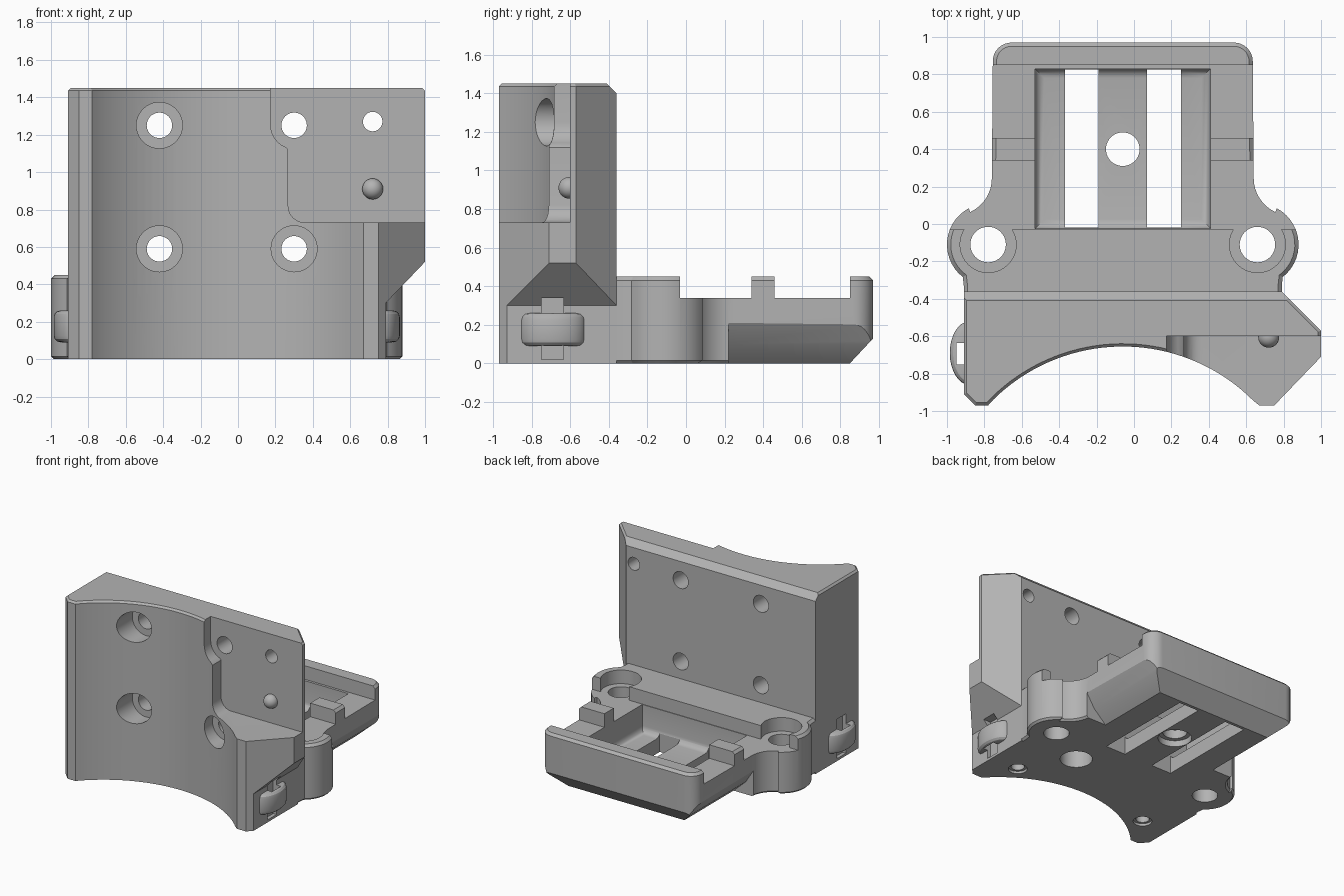
import bpy, bmesh
from math import sin, cos, pi, radians
from mathutils import Vector

old = bpy.data.objects.get("Cube")
if old:
    bpy.data.objects.remove(old, do_unlink=True)

grey = bpy.data.materials.new("plain grey")
grey.use_nodes = True
tone = (0.45, 0.45, 0.45, 1)
grey.diffuse_color = tone
grey.node_tree.nodes["Principled BSDF"].inputs["Base Color"].default_value = tone

MID = -0.06          # symmetry line of the tray
BOSS_Y, BOSS_R = -0.11, 0.22
BOSS_X = 0.72


def arc(cx, cy, r, a0, a1, n=12, ry=None):
    angles = [radians(a0 + (a1 - a0) * i / n) for i in range(n + 1)]
    return [(cx + r * cos(a), cy + (ry or r) * sin(a)) for a in angles]


def prism(name, pts, axis, lo, hi, bevel_lo=0, bevel_hi=0, seg=1):
    """Extrude a 2D profile along an axis, optionally bevelling its end rims."""
    place = {"x": lambda a, b, t: (t, a, b),
             "y": lambda a, b, t: (a, t, b),
             "z": lambda a, b, t: (a, b, t)}[axis]
    bm = bmesh.new()
    caps = []
    for t in (lo, hi):
        caps.append(bm.faces.new([bm.verts.new(place(a, b, t)) for a, b in pts]))
    va, vb = list(caps[0].verts), list(caps[1].verts)
    for i in range(len(pts)):
        j = (i + 1) % len(pts)
        bm.faces.new((va[i], va[j], vb[j], vb[i]))
    bmesh.ops.recalc_face_normals(bm, faces=bm.faces[:])
    rims = [(list(caps[0].edges), bevel_lo), (list(caps[1].edges), bevel_hi)]
    for edges, width in rims:
        if width:
            bmesh.ops.bevel(bm, geom=edges, offset=width, segments=seg,
                            profile=0.5, affect="EDGES")
    mesh = bpy.data.meshes.new(name)
    bm.to_mesh(mesh)
    bm.free()
    mesh.materials.append(grey)
    obj = bpy.data.objects.new(name, mesh)
    bpy.context.collection.objects.link(obj)
    return obj


def box(name, x0, x1, y0, y1, z0, z1, **kw):
    return prism(name, [(x0, y0), (x1, y0), (x1, y1), (x0, y1)], "z", z0, z1, **kw)


def disc(name, a, b, r, axis, lo, hi, **kw):
    return prism(name, arc(a, b, r, 0, 360, 40)[:-1], axis, lo, hi, **kw)


def combine(target, tool, op="DIFFERENCE"):
    mod = target.modifiers.new("cut", "BOOLEAN")
    mod.operation, mod.solver, mod.object = op, "EXACT", tool
    bpy.context.view_layer.objects.active = target
    bpy.ops.object.modifier_apply(modifier=mod.name)
    bpy.data.objects.remove(tool, do_unlink=True)


# Upright block with concave cylindrical front
saddle = arc(MID, -1.64, 0.985, 45, 137, 36)
outline = [(-0.85, -0.97), (-0.91, -0.91), (-0.91, -0.36), (0.79, -0.36),
           (1.0, -0.57), (1.0, -0.71), (0.75, -0.97), (0.67, -0.97)]
body = prism("bracket_body", outline + saddle[:-1] + [(-0.78, -0.97)], "z",
             0, 1.45, bevel_hi=0.015)

# Sloped back top edge and undercut side wing
combine(body, prism("top_slope", [(-0.41, 1.451), (-0.359, 1.40), (-0.3, 1.40),
                                  (-0.3, 1.5), (-0.41, 1.5)], "x", -1.2, 1.2))
combine(body, prism("wing_undercut", [(0.79, -0.1), (0.79, 0.30), (1.1, 0.625),
                                      (1.2, 0.625), (1.2, -0.1)], "y", -1.2, -0.3))

# Recessed flat in the upper front corner
recess = ([(0.175, 1.6)] + arc(0.30, 1.25, 0.125, 180, 250, 6)
          + [(0.268, 1.12)] + arc(0.358, 0.82, 0.09, 180, 270, 6)
          + [(1.2, 0.73), (1.2, 1.6)])
combine(body, prism("front_recess", recess, "y", -1.2, -0.60))

# Rear tray with rounded screw bosses
half = ([(0.85, -0.5), (0.85, -0.33)]
        + arc(BOSS_X, BOSS_Y, BOSS_R, -52, 62, 14)
        + arc(0.90, 0.245, 0.20, 245, 180, 8)
        + arc(0.595, 0.87, 0.10, 0, 90, 8))
tray_outline = [(MID + x, y) for x, y in half]
tray_outline += [(MID - x, y) for x, y in reversed(half)]
tray = prism("tray", tray_outline, "z", 0, 0.45, bevel_lo=0.015, bevel_hi=0.02)

# Lowered deck, leaving a rear wall and two side lugs
combine(tray, box("deck_front", -1.2, 1.2, -0.03, 0.34, 0.34, 0.6))
combine(tray, box("deck_back", -1.2, 1.2, 0.46, 0.85, 0.34, 0.6))
combine(tray, box("deck_middle", -0.52, 0.41, 0.3, 0.5, 0.34, 0.6))

# Sloped underside at the rear and both sides
combine(tray, prism("rear_slope", [(0.84, -0.01), (0.98, 0.14), (1.1, 0.14),
                                   (1.1, -0.01)], "x", -1.2, 1.2))
for s in (-1, 1):
    slope = [(MID + s * x, z) for x, z in ((0.51, -0.01), (0.63, 0.1), (0.70, 0.21),
                                           (0.9, 0.21), (0.9, -0.01))]
    combine(tray, prism("side_slope", slope, "y", 0.22, 1.1))

# Pocket with rounded floor, two through slots
combine(tray, box("pocket", -0.53, 0.41, -0.025, 0.83, 0.12, 0.6,
                  bevel_lo=0.05, seg=4))
for s in (-1, 1):
    cx = MID + s * 0.22
    combine(tray, box("slot", cx - 0.09, cx + 0.09, -0.02, 0.825, -0.1, 0.5))
combine(tray, disc("rib_hole", MID, 0.40, 0.09, "z", -0.1, 0.5))
combine(tray, disc("rib_counterbore", MID, 0.40, 0.125, "z", -0.1, 0.05))

combine(body, tray, "UNION")

# Boss screw holes and their seats
for s in (-1, 1):
    cx = MID + s * BOSS_X
    combine(body, disc("boss_hole", cx, BOSS_Y, 0.095, "z", -0.1, 0.6))
    combine(body, disc("boss_seat", cx, BOSS_Y, 0.15, "z", 0.34, 0.6))

# Side tie loops: bowed bands with a vertical channel behind them
for s, wall in ((-1, 0.91), (1, 0.79)):
    band = arc(wall - 0.03, -0.69, 0.105, -90, 90, 16, ry=0.17)
    band = [(s * x, y) for x, y in band + [(wall - 0.08, -0.52), (wall - 0.08, -0.86)]]
    combine(body, prism("tie_loop", band, "z", 0.09, 0.26,
                        bevel_lo=0.035, bevel_hi=0.035, seg=3), "UNION")
    xs = sorted((s * (wall - 0.03), s * (wall + 0.04)))
    combine(body, box("tie_channel", *xs, -0.75, -0.635, 0.02, 0.34))

# Bolt holes through the upright, counterbored from the front
for x in (-0.42, 0.30):
    for z in (0.59, 1.25):
        combine(body, disc("bolt_hole", x, z, 0.068, "y", -1.2, -0.2))
        if (x, z) != (0.30, 1.25):
            combine(body, disc("bolt_seat", x, z, 0.123, "y", -1.2, -0.58))
combine(body, disc("pin_hole", 0.72, 1.27, 0.052, "y", -1.2, -0.2))

# Blind holes in the underside
combine(body, disc("bottom_socket", 0.30, -0.31, 0.12, "z", -0.1, 0.2))
for x in (-0.67, 0.54):
    combine(body, disc("bottom_screw", x, -0.70, 0.05, "z", -0.1, 0.3))
    combine(body, disc("bottom_sink", x, -0.70, 0.07, "z", -0.1, 0.02))

# Locating ball on the recessed flat
bpy.ops.mesh.primitive_uv_sphere_add(segments=28, ring_count=14, radius=0.056,
                                     location=(0.72, -0.605, 0.91))
ball = bpy.context.object
ball.name = "locating_ball"
ball.data.materials.append(grey)

for obj in (body, ball):
    bpy.ops.object.select_all(action="DESELECT")
    obj.select_set(True)
    bpy.context.view_layer.objects.active = obj
    bpy.ops.object.shade_smooth_by_angle(angle=radians(28))
